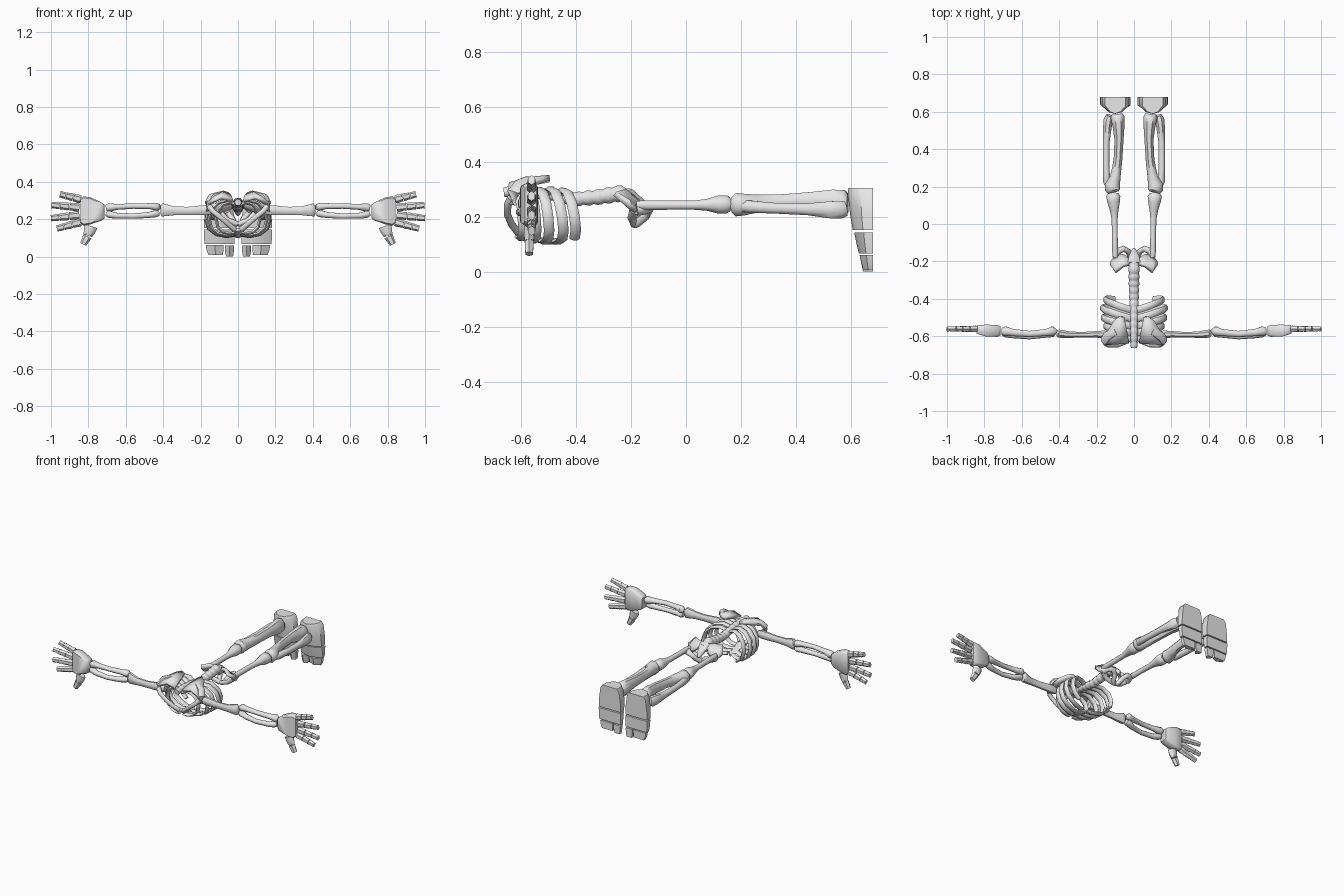
import bpy, bmesh, math
from mathutils import Vector

bone = bpy.data.materials.new("bone_grey")
bone.diffuse_color = (0.8, 0.8, 0.8, 1)


def finish(name, bm, mirror=True, angle=40):
    bmesh.ops.recalc_face_normals(bm, faces=bm.faces)
    me = bpy.data.meshes.new(name)
    bm.to_mesh(me)
    bm.free()
    me.materials.append(bone)
    ob = bpy.data.objects.new(name, me)
    bpy.context.collection.objects.link(ob)
    bpy.context.view_layer.objects.active = ob
    ob.select_set(True)
    bpy.ops.object.shade_smooth_by_angle(angle=math.radians(angle))
    ob.select_set(False)
    if mirror:
        ob.modifiers.new("mirror", 'MIRROR').use_mirror_merge = False
    return ob


def skin(bm, rings):
    """Join rings of points into a closed, capped tube."""
    vs = [[bm.verts.new(p) for p in r] for r in rings]
    n = len(vs[0])
    for a, b in zip(vs, vs[1:]):
        for i in range(n):
            bm.faces.new((a[i], a[(i + 1) % n], b[(i + 1) % n], b[i]))
    bm.faces.new(vs[0])
    bm.faces.new(vs[-1])


def tube(name, pts, up=(0, 0, 1), n=8, mirror=True):
    """Loft ovals; each point is x, y, z, half size sideways, half size along up."""
    P = [Vector(p[:3]) for p in pts]
    rings = []
    for i, p in enumerate(pts):
        t = (P[min(i + 1, len(P) - 1)] - P[max(i - 1, 0)]).normalized()
        s = t.cross(Vector(up)).normalized()
        u = s.cross(t)
        ang = [2 * math.pi * (k + .5) / n for k in range(n)]
        rings.append([P[i] + s * p[3] * math.cos(a) + u * p[4] * math.sin(a) for a in ang])
    bm = bmesh.new()
    skin(bm, rings)
    return finish(name, bm, mirror, 50)


def plate(name, rows, thick):
    """Curved sheet through rows of points, thickened."""
    bm = bmesh.new()
    vs = [[bm.verts.new(p) for p in r] for r in rows]
    for a, b in zip(vs, vs[1:]):
        for i in range(len(a) - 1):
            bm.faces.new((a[i], a[i + 1], b[i + 1], b[i]))
    ob = finish(name, bm)
    m = ob.modifiers.new("thickness", 'SOLIDIFY')
    m.thickness, m.offset = thick, 0
    return ob


# upper arm
tube("upper_arm", [(.135, -.59, .25, .016, .022), (.16, -.59, .25, .022, .028),
                   (.2, -.59, .248, .019, .027), (.27, -.592, .245, .016, .023),
                   (.34, -.592, .245, .018, .025), (.385, -.588, .248, .023, .034),
                   (.405, -.585, .25, .022, .038), (.415, -.585, .25, .013, .022)])

# forearm pair
tube("forearm_upper", [(.418, -.578, .262, .016, .014), (.435, -.572, .267, .027, .023),
                       (.47, -.58, .27, .02, .017), (.56, -.588, .27, .018, .015),
                       (.65, -.58, .266, .021, .017), (.69, -.573, .262, .028, .025),
                       (.705, -.572, .258, .019, .018)])
tube("forearm_lower", [(.422, -.578, .232, .016, .015), (.438, -.58, .23, .027, .02),
                       (.48, -.592, .222, .018, .017), (.56, -.602, .217, .016, .015),
                       (.65, -.594, .219, .018, .017), (.685, -.585, .225, .023, .02),
                       (.702, -.58, .23, .016, .015)])

# palm: slab widening towards the fingers
bm = bmesh.new()
skin(bm, [[(x, y0, z0 + .008), (x, y0 + .012, z0), (x, y1 - .008, z0), (x, y1, z0 + .01),
           (x, y1, z1 - .01), (x, y1 - .008, z1), (x, y0 + .012, z1), (x, y0, z1 - .008)]
          for x, z0, z1, y0, y1 in ((.715, .203, .278, -.596, -.545), (.73, .193, .29, -.603, -.54),
                                    (.79, .172, .318, -.602, -.538), (.825, .166, .322, -.592, -.54),
                                    (.842, .178, .312, -.585, -.543))])
finish("palm", bm, angle=50)

# fingers: three short bones each
fingers = [((.84, .306), (.952, .334)), ((.848, .263), (.997, .276)),
           ((.848, .222), (1.0, .206)), ((.84, .185), (.968, .15))]
for f, (a, b) in enumerate(fingers):
    for j, (s, e, r) in enumerate(((0, .35, .022), (.37, .69, .02), (.71, 1, .018))):
        row = []
        for k, g in ((s, .9), (s + .06, 1.05), (e - .07, .9), (e, 1)):
            row.append((a[0] + (b[0] - a[0]) * k, -.561, a[1] + (b[1] - a[1]) * k,
                        r * g * .85, r * g))
        tube(f"finger_{f + 1}_bone_{j + 1}", row, n=6)

# thumb
tube("thumb_base", [(.785, -.57, .163, .02, .034), (.793, -.57, .14, .022, .032),
                    (.803, -.57, .112, .019, .024)], up=(1, 0, .5), n=6)
tube("thumb_tip", [(.805, -.57, .108, .018, .025), (.815, -.57, .09, .018, .021),
                   (.828, -.57, .066, .015, .017)], up=(1, 0, .5), n=6)

# thigh
tube("thigh", [(.1, -.18, .243, .013, .016), (.101, -.15, .243, .017, .019),
               (.102, -.06, .243, .016, .018), (.104, .03, .243, .018, .018),
               (.106, .075, .244, .025, .023), (.109, .12, .245, .037, .036),
               (.111, .148, .245, .041, .036), (.111, .165, .243, .029, .022)])

# shin pair
tube("shin_inner", [(.112, .168, .245, .03, .03), (.115, .182, .245, .044, .046),
                    (.115, .205, .245, .044, .043), (.1, .25, .248, .03, .036),
                    (.086, .34, .252, .025, .032), (.08, .45, .257, .026, .036),
                    (.083, .53, .255, .035, .048), (.088, .57, .25, .04, .052),
                    (.09, .588, .25, .032, .038)])
tube("shin_outer", [(.138, .205, .238, .018, .02), (.146, .225, .238, .021, .024),
                    (.149, .32, .232, .018, .021), (.148, .44, .228, .019, .023),
                    (.142, .52, .226, .025, .033), (.136, .56, .226, .028, .035),
                    (.13, .58, .23, .02, .028)])


# feet: blocks with a flat sole, arched across the top
def foot_block(name, rows):
    bm = bmesh.new()
    skin(bm, [[(x0, .68, z), (x0, y + (.68 - y) * .45, z), (x0 + (x1 - x0) * .25, y + .01, z),
               (x0 + (x1 - x0) * .5, y, z), (x0 + (x1 - x0) * .75, y + .01, z),
               (x1, y + (.68 - y) * .5, z), (x1, .68, z)] for z, x0, x1, y in rows])
    finish(name, bm, angle=45)


foot_block("heel", [(.305, .045, .155, .59), (.285, .03, .17, .588), (.21, .02, .18, .596),
                    (.152, .02, .182, .606)])
foot_block("forefoot", [(.144, .02, .183, .611), (.1, .02, .182, .62), (.068, .02, .178, .628)])
foot_block("big_toe", [(.06, .02, .07, .631), (.03, .022, .07, .637), (.002, .026, .064, .643)])
foot_block("small_toes", [(.061, .077, .172, .631), (.035, .078, .168, .637),
                          (.01, .08, .158, .643)])

# backbone: a chain of bulging segments along a gentle curve
path = [(-.665, .29), (-.6, .295), (-.5, .283), (-.4, .265), (-.32, .272), (-.24, .285), (-.17, .255)]


def spine_z(y):
    for (a, za), (b, zb) in zip(path, path[1:]):
        if y <= b:
            return za + (zb - za) * (y - a) / (b - a)
    return path[-1][1]


rings = []
count = 13
step = .475 / count
for i in range(count):
    y = -.665 + i * step
    r = .019 + .014 * i / count
    rings += [(0, y + step * k, spine_z(y + step * k), r * g, r * g)
              for k, g in ((.08, .92), (.35, 1.06), (.7, 1.06), (.95, .92))]
tube("backbone", rings, mirror=False)

# tailbone
tube("tailbone", [(0, -.215, .285, .038, .024), (0, -.185, .265, .033, .022),
                  (0, -.15, .24, .019, .016), (0, -.135, .222, .009, .009)], mirror=False)

# ribs: broad flat hoops sweeping towards the feet
ribs = [(-.615, .68, .02), (-.58, .9, .03), (-.545, .98, .04), (-.505, 1, .05), (-.46, .9, .05)]
hoop = [(.015, .285, 0), (.06, .302, .25), (.115, .292, .6), (.158, .253, .9),
        (.172, .2, 1.1), (.158, .15, 1.2), (.115, .118, 1.1), (.06, .108, .8), (.02, .115, .5)]
for i, (y, s, d) in enumerate(ribs):
    pts = hoop if i < 4 else hoop[:7]
    tube(f"rib_{i + 1}", [(x * s, y + d * k, .205 + (z - .205) * (.55 + .45 * s), .01, .019)
                          for x, z, k in pts], up=(0, 1, 0), n=6)

# breastbone
tube("breastbone", [(0, -.605, .145, .022, .01), (0, -.585, .132, .034, .013),
                    (0, -.54, .118, .021, .012), (0, -.5, .11, .024, .011),
                    (0, -.475, .108, .01, .008)], mirror=False)

# shoulder blade, its hook and the collarbone
plate("shoulder_blade", [[(.03, -.637, .298), (.09, -.64, .316), (.158, -.645, .285)],
                         [(.04, -.57, .322), (.09, -.58, .335), (.156, -.6, .31)],
                         [(.055, -.497, .335), (.078, -.495, .343), (.105, -.515, .335)]], .02)
tube("shoulder_hook", [(.1, -.57, .335, .024, .013), (.143, -.6, .322, .025, .015),
                       (.16, -.625, .29, .025, .016), (.155, -.63, .245, .018, .014)],
     up=(0, 0.3, 1))
tube("collarbone", [(.155, -.635, .27, .015, .016), (.135, -.648, .243, .014, .015),
                    (.09, -.648, .207, .013, .014), (.05, -.633, .172, .013, .014),
                    (.018, -.61, .145, .015, .015)])

# hip blades and the lower ring
plate("hip_blade", [[(.022, -.215, .288), (.06, -.225, .295), (.1, -.258, .285), (.128, -.21, .255)],
                    [(.028, -.19, .268), (.06, -.195, .265), (.1, -.215, .255), (.12, -.2, .235)],
                    [(.05, -.168, .248), (.068, -.165, .24), (.085, -.17, .23), (.1, -.18, .22)]],
      .02)
tube("hip_ring", [(.095, -.18, .225, .022, .022), (.088, -.145, .232, .02, .022),
                  (.055, -.133, .23, .017, .017), (.032, -.145, .205, .015, .017),
                  (.02, -.175, .18, .015, .016), (.003, -.185, .173, .013, .015)], up=(0, .3, 1))
tube("hip_front", [(.09, -.185, .225, .022, .02), (.06, -.198, .197, .015, .015),
                   (.003, -.188, .174, .014, .015)], up=(0, .3, 1))
